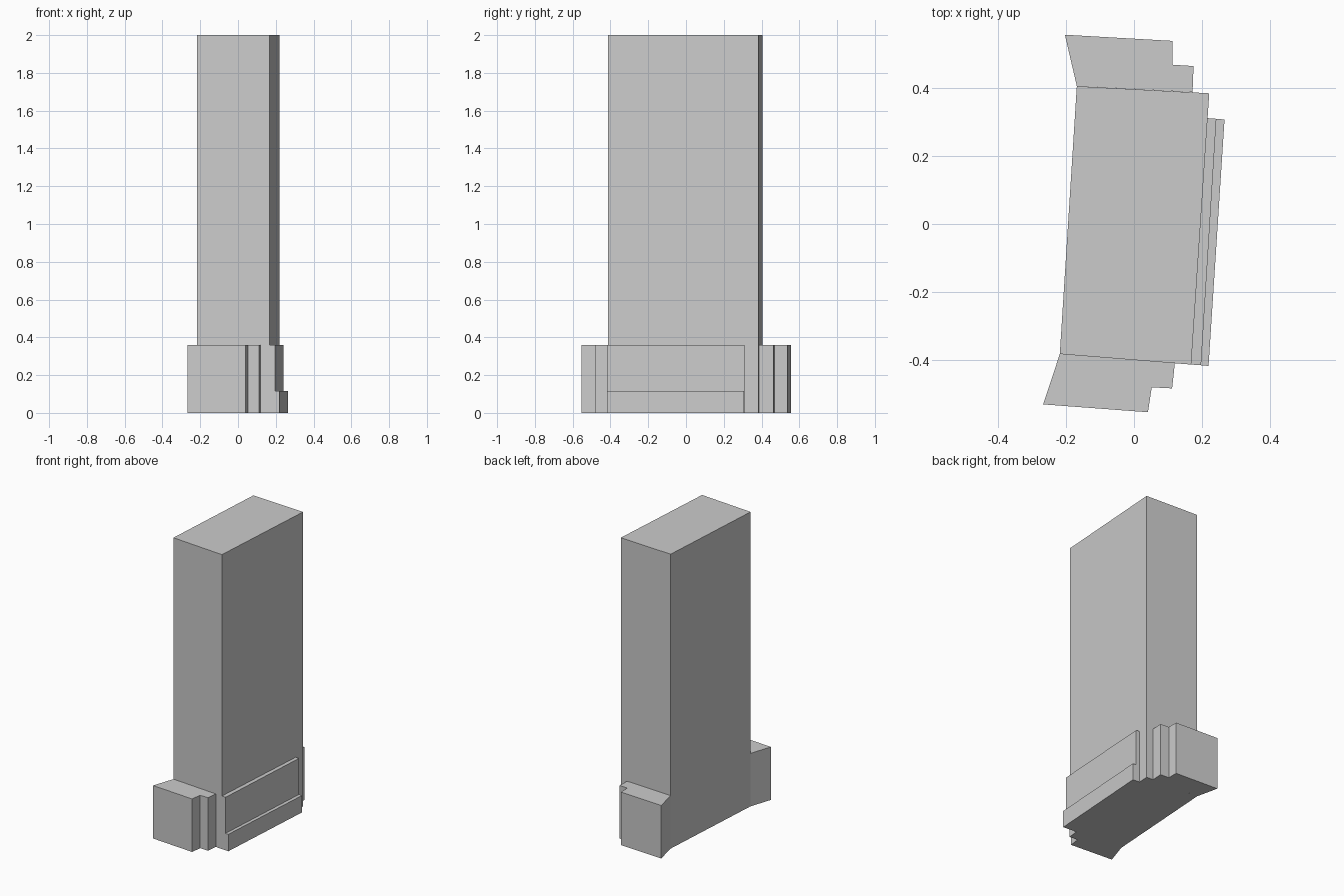
import bpy
import bmesh

if "Cube" in bpy.data.objects:
    bpy.data.objects.remove(bpy.data.objects["Cube"])


def prism(name, outline, height, open_edge=False):
    """Extrude a plan outline up from the ground; open_edge skips the closing wall."""
    bm = bmesh.new()
    low = [bm.verts.new((x, y, 0.0)) for x, y in outline]
    high = [bm.verts.new((x, y, height)) for x, y in outline]
    n = len(outline)
    bm.faces.new(low[::-1])
    bm.faces.new(high)
    for i in range(n - 1 if open_edge else n):
        j = (i + 1) % n
        bm.faces.new((low[i], low[j], high[j], high[i]))
    bmesh.ops.recalc_face_normals(bm, faces=bm.faces)
    mesh = bpy.data.meshes.new(name)
    bm.to_mesh(mesh)
    bm.free()
    obj = bpy.data.objects.new(name, mesh)
    bpy.context.collection.objects.link(obj)
    return obj


PODIUM, PLINTH, TOP = 0.36, 0.115, 2.0

# Tower corners, counter-clockwise from the front left
fl, fr = (-0.218, -0.382), (0.168, -0.413)
br, bl = (0.221, 0.384), (-0.168, 0.405)
prism("tower", [fl, fr, br, bl], TOP)

# Stepped podium wings, attached along their closing edge
prism("front_wing", [fl, (-0.267, -0.530), (0.041, -0.553), (0.052, -0.480),
                     (0.112, -0.483), (0.120, -0.409)], PODIUM, True)
prism("back_wing", [(0.172, 0.387), (0.175, 0.464), (0.113, 0.468),
                    (0.113, 0.538), (-0.203, 0.556), bl], PODIUM, True)

# Terraced strips along the right side
mid_front, mid_back = (0.197, -0.415), (0.242, 0.309)
prism("upper_terrace", [fr, mid_front, mid_back, (0.216, 0.311)], PODIUM, True)
prism("lower_terrace", [mid_front, (0.219, -0.417), (0.266, 0.307), mid_back],
      PLINTH, True)
